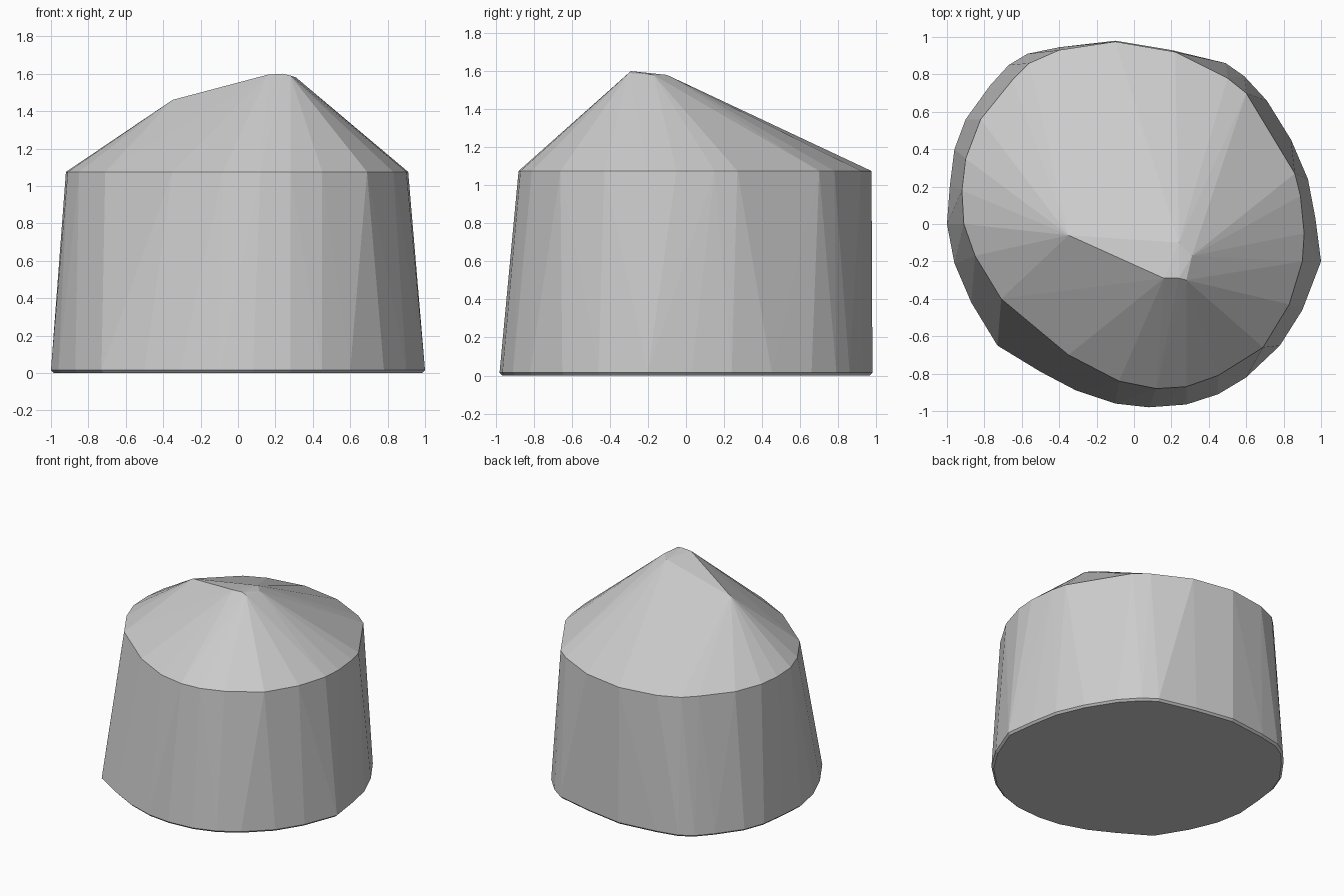
import bpy, bmesh, math

if "Cube" in bpy.data.objects:
    bpy.data.objects.remove(bpy.data.objects["Cube"])

# Outlines read counter-clockwise from the right side
base = [(1, -.2), (.97, .03), (.93, .24), (.84, .45), (.71, .66), (.59, .79), (.49, .86),
        (.2, .93), (-.1, .98), (-.4, .945), (-.57, .91), (-.67, .85), (-.77, .74),
        (-.9, .56), (-.96, .4), (-.985, .2), (-1, 0), (-.96, -.21), (-.87, -.42),
        (-.73, -.65), (-.5, -.79), (-.31, -.89), (-.1, -.96), (.08, -.98), (.28, -.965),
        (.45, -.91), (.6, -.82), (.78, -.65), (.9, -.46)]
rim = [(.91, -.05), (.89, .15), (.86, .27), (.6, .7), (.5, .78), (.22, .92), (-.1, .975),
       (-.4, .93), (-.56, .86), (-.65, .77), (-.82, .56), (-.9, .35), (-.92, .18),
       (-.91, 0), (-.85, -.17), (-.71, -.4), (-.35, -.7), (-.08, -.84), (.12, -.88),
       (.28, -.87), (.45, -.81), (.69, -.66), (.83, -.43), (.9, -.2)]
# Slanted crest with its small flattened peak
crest = [(-.35, -.06, 1.46), (-.28, .1, 1.41), (.05, -.24, 1.565), (.16, -.29, 1.595),
         (.24, -.29, 1.6), (.28, -.3, 1.59), (.31, -.17, 1.58), (.24, -.1, 1.58)]


def ring(outline, z, scale=1):
    return [(x * scale, y * scale, z) for x, y in outline]


def hull_object(name, points):
    bm = bmesh.new()
    for p in points:
        bm.verts.new(p)
    out = bmesh.ops.convex_hull(bm, input=bm.verts)
    loose = [v for v in bm.verts if not v.link_faces]
    bmesh.ops.delete(bm, geom=loose, context='VERTS')
    bmesh.ops.dissolve_limit(bm, angle_limit=math.radians(0.5),
                             verts=bm.verts, edges=bm.edges)
    bmesh.ops.recalc_face_normals(bm, faces=bm.faces)
    mesh = bpy.data.meshes.new(name)
    bm.to_mesh(mesh)
    bm.free()
    obj = bpy.data.objects.new(name, mesh)
    bpy.context.collection.objects.link(obj)
    return obj


# Faceted tapering body with an off-centre pointed top
hull_object("faceted_capped_drum",
            ring(base, 0, .985) + ring(base, .015) + ring(rim, 1.075) + crest)
